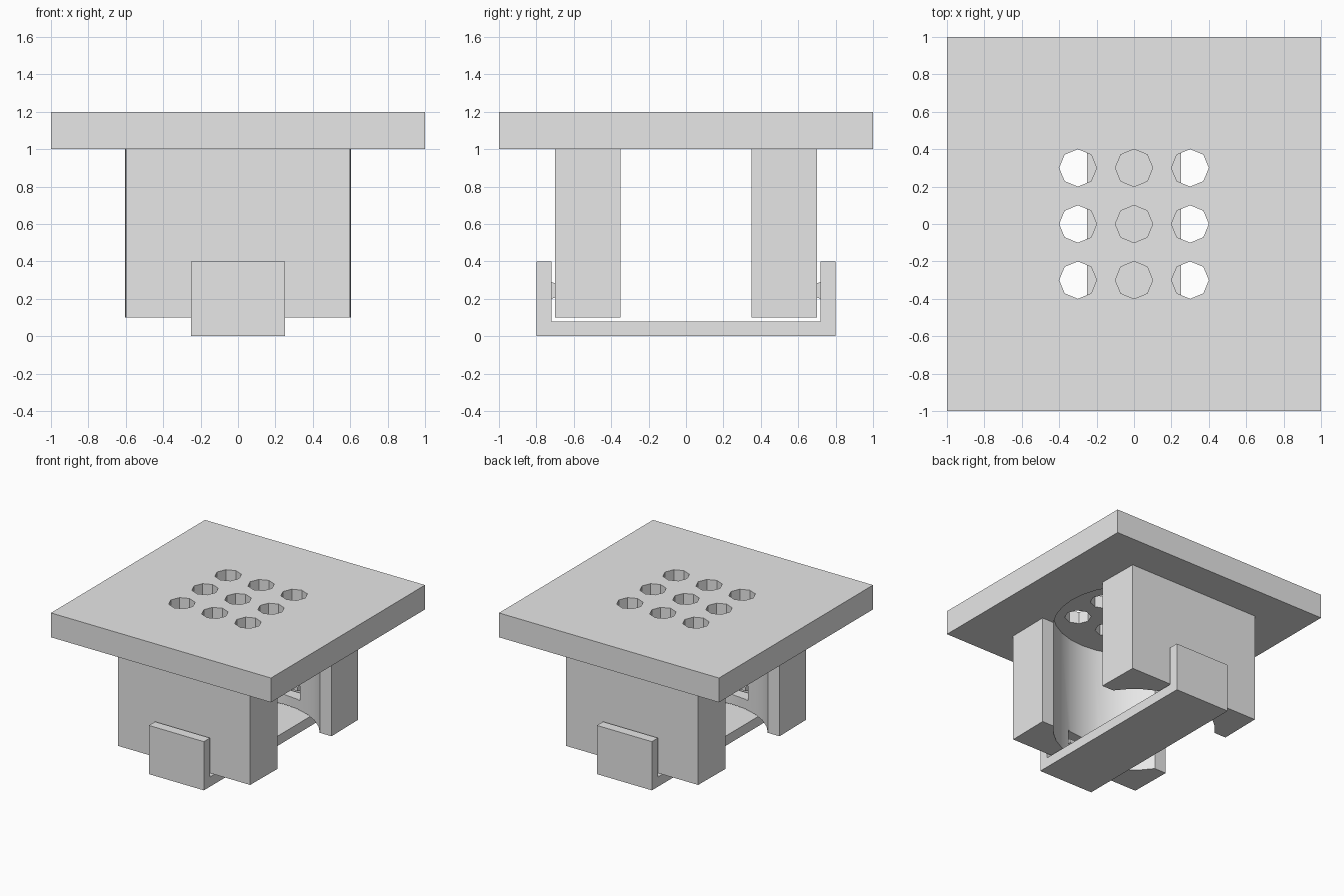
import bpy
import bmesh
import math

cube = bpy.data.objects.get("Cube")
if cube:
    bpy.data.objects.remove(cube, do_unlink=True)

grey = bpy.data.materials.new("light_grey")
grey.use_nodes = True
colour = (0.8, 0.8, 0.8, 1)
grey.diffuse_color = colour
grey.node_tree.nodes["Principled BSDF"].inputs["Base Color"].default_value = colour


def extrude(name, points, direction):
    """Sweep a closed flat profile along a direction into a solid."""
    bm = bmesh.new()
    face = bm.faces.new([bm.verts.new(p) for p in points])
    swept = bmesh.ops.extrude_face_region(bm, geom=[face], use_keep_orig=True)
    moved = [g for g in swept["geom"] if isinstance(g, bmesh.types.BMVert)]
    bmesh.ops.translate(bm, verts=moved, vec=direction)
    bmesh.ops.recalc_face_normals(bm, faces=bm.faces)
    mesh = bpy.data.meshes.new(name)
    bm.to_mesh(mesh)
    bm.free()
    mesh.materials.append(grey)
    obj = bpy.data.objects.new(name, mesh)
    bpy.context.collection.objects.link(obj)
    return obj


def box(name, x0, x1, y0, y1, z0, z1):
    corners = [(x0, y0, z0), (x1, y0, z0), (x1, y1, z0), (x0, y1, z0)]
    return extrude(name, corners, (0, 0, z1 - z0))


def prism(name, x, y, radius, sides, z0, z1):
    step = math.tau / sides
    ring = [(x + radius * math.cos(i * step), y + radius * math.sin(i * step), z0)
            for i in range(sides)]
    return extrude(name, ring, (0, 0, z1 - z0))


def cut(target, cutter):
    cutter.hide_render = True
    cutter.hide_set(True)
    mod = target.modifiers.new("cut", "BOOLEAN")
    mod.operation = "DIFFERENCE"
    mod.solver = "EXACT"
    mod.object = cutter


def bake(obj):
    """Apply the cuts and smooth only the gently curved walls."""
    bpy.ops.object.select_all(action="DESELECT")
    bpy.context.view_layer.objects.active = obj
    obj.select_set(True)
    for mod in list(obj.modifiers):
        bpy.ops.object.modifier_apply(modifier=mod.name)
    bpy.ops.object.shade_smooth_by_angle(angle=math.radians(30))


# Round bore shared by the legs and the recess under the plate
bore = prism("bore_cutter", 0, 0, 0.61, 32, 0, 1.1)
cutters = [bore]

# Top plate with a recess and a grid of drain holes
plate = box("top_plate", -1, 1, -1, 1, 1, 1.2)
cut(plate, bore)
for x in (-0.3, 0, 0.3):
    for y in (-0.3, 0, 0.3):
        hole = prism("hole_cutter", x, y, 0.1, 8, 0.9, 1.3)
        cutters.append(hole)
        cut(plate, hole)
bake(plate)

for side, s in (("front", -1), ("back", 1)):
    # Leg, slightly wider inward, with a curved inner wall and a catch slot
    leg = extrude(side + "_leg", [(-0.6, s * 0.7, 0.1), (0.6, s * 0.7, 0.1),
                                  (0.605, s * 0.35, 0.1), (-0.605, s * 0.35, 0.1)],
                  (0, 0, 0.9))
    ends = sorted((s * 0.5, s * 0.75))
    slot = box("slot_cutter", -0.15, 0.15, *ends, 0.18, 0.3)
    cutters.append(slot)
    cut(leg, bore)
    cut(leg, slot)
    bake(leg)

    # Tapered catch on the clip, reaching into the slot
    extrude(side + "_catch", [(-0.1, s * 0.72, 0.2), (-0.1, s * 0.72, 0.29),
                              (-0.1, s * 0.63, 0.26), (-0.1, s * 0.63, 0.23)],
            (0.2, 0, 0))

# U-shaped clip under the legs
profile = [(-0.8, 0), (0.8, 0), (0.8, 0.4), (0.72, 0.4),
           (0.72, 0.08), (-0.72, 0.08), (-0.72, 0.4), (-0.8, 0.4)]
extrude("clip", [(-0.25, y, z) for y, z in profile], (0.5, 0, 0))

# The cutters are finished with
for cutter in cutters:
    bpy.data.objects.remove(cutter, do_unlink=True)
